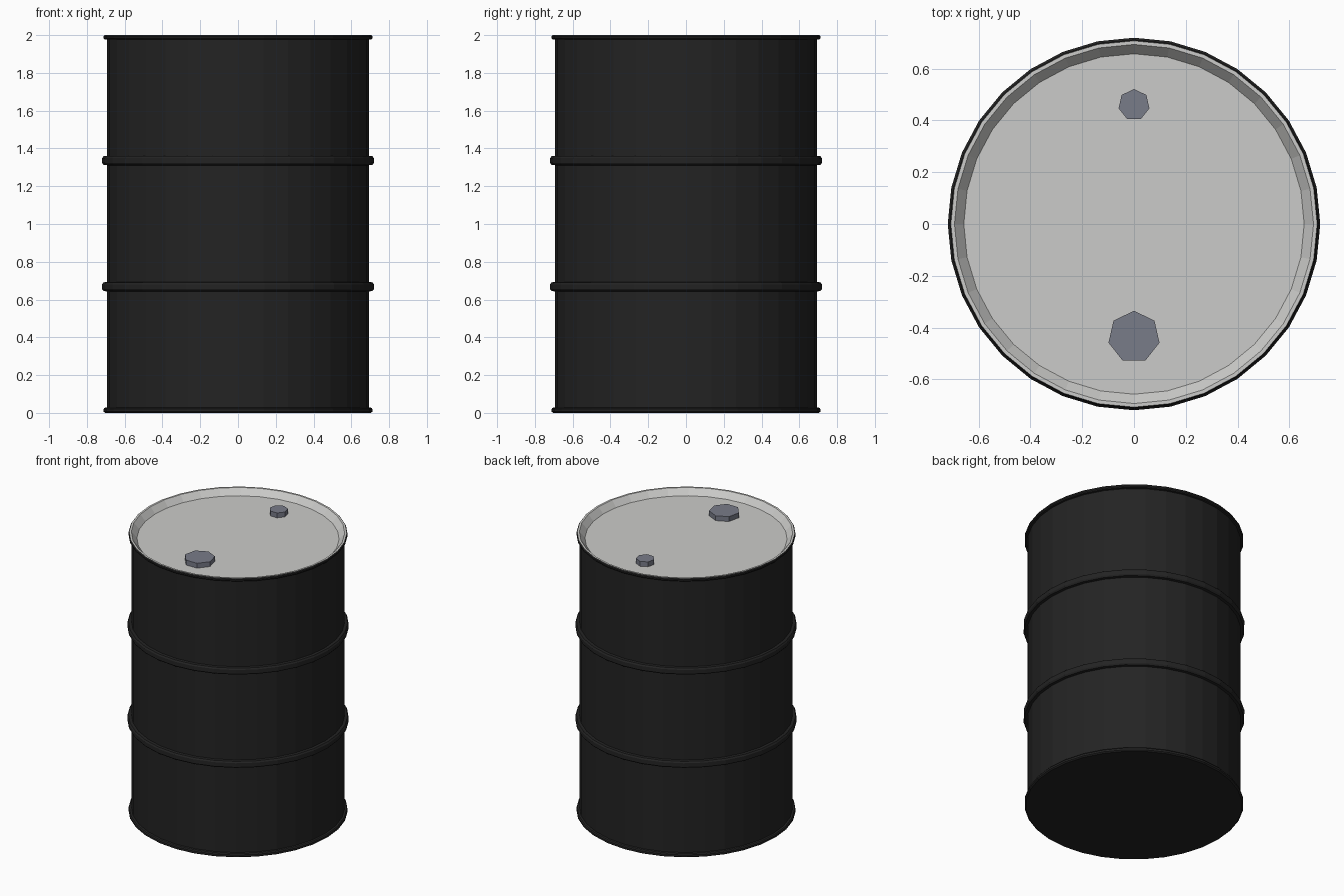
import bpy, bmesh, math

if "Cube" in bpy.data.objects:
    bpy.data.objects.remove(bpy.data.objects["Cube"])


def material(name, rgb):
    m = bpy.data.materials.new(name)
    m.diffuse_color = (*rgb, 1)
    m.use_nodes = True
    m.node_tree.nodes["Principled BSDF"].inputs["Base Color"].default_value = m.diffuse_color
    return m


black = material("black_paint", (0.017, 0.017, 0.017))
grey = material("light_grey_lid", (0.60, 0.60, 0.585))
slate = material("slate_cap", (0.19, 0.20, 0.25))


def lathe(name, profile, sides, mat, center=(0, 0), start=0.0):
    """Revolve (radius, z) points around z; radius 0 makes a pole."""
    bm = bmesh.new()
    rings = []
    for r, z in profile:
        rings.append([bm.verts.new((center[0] + r * math.cos(start + 2 * math.pi * i / sides),
                                    center[1] + r * math.sin(start + 2 * math.pi * i / sides), z))
                      for i in range(sides)])
    for a, b in zip(rings, rings[1:]):
        for i in range(sides):
            j = (i + 1) % sides
            bm.faces.new((a[i], a[j], b[j], b[i]))
    return bm, rings


def finish(name, bm, mat):
    me = bpy.data.meshes.new(name)
    bm.to_mesh(me)
    bm.free()
    me.materials.append(mat)
    ob = bpy.data.objects.new(name, me)
    bpy.context.collection.objects.link(ob)
    return ob


SIDES = 32
WALL = 0.693

# Drum shell: bottom rim, wall with two rolled hoops, top rim
profile = [(0.703, 0.0), (0.712, 0.007), (0.712, 0.02), (0.706, 0.027), (WALL, 0.029)]
for z in (0.668, 1.336):
    profile += [(WALL, z - 0.025), (0.712, z - 0.023), (0.719, z - 0.013),
                (0.719, z + 0.013), (0.712, z + 0.023), (WALL, z + 0.025)]
profile += [(WALL, 1.976), (0.706, 1.978), (0.712, 1.984), (0.712, 1.993), (0.707, 2.0)]
bm, rings = lathe("drum_shell", profile, SIDES, black)
bm.faces.new(rings[0][::-1])
finish("drum_shell", bm, black)

# Recessed lid: rim top, sloped inner wall and flat floor
bm, rings = lathe("lid", [(0.707, 2.0), (WALL, 2.0), (0.657, 1.957)], SIDES, grey)
bm.faces.new(rings[-1])
finish("lid", bm, grey)

# Two seven-sided filler caps
for name, y, r in (("large_cap", -0.436, 0.101), ("small_cap", 0.46, 0.061)):
    bm, rings = lathe(name, [(r, 1.955), (r, 1.992)], 7, slate, (0, y), math.pi / 2)
    bm.faces.new(rings[-1])
    finish(name, bm, slate)
